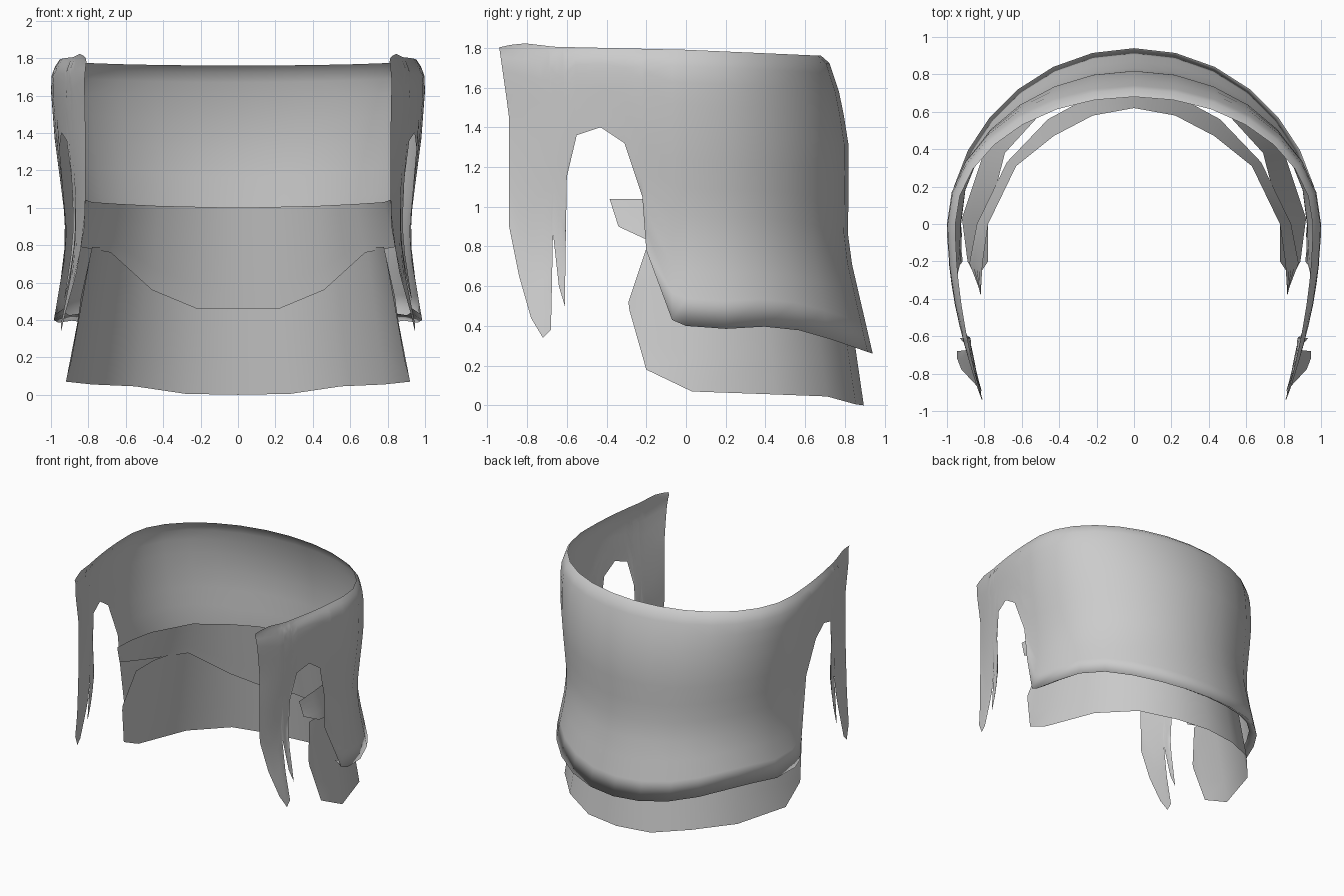
import bpy, bmesh, math
from mathutils import Vector

if "Cube" in bpy.data.objects:
    bpy.data.objects.remove(bpy.data.objects["Cube"])


def interp(keys, v):
    """Piecewise linear lookup in (position, value) pairs."""
    if v <= keys[0][0]:
        return keys[0][1]
    for (p, a), (q, b) in zip(keys, keys[1:]):
        if v <= q:
            return a + (b - a) * (v - p) / (q - p)
    return keys[-1][1]


def sheet(name, columns, keep=lambda c, r: True):
    """Skin columns of points (front to back on +x), mirrored across x."""
    bm = bmesh.new()
    grid = [[bm.verts.new(p) for p in col] for col in columns]
    for c in range(len(grid) - 1):
        for r in range(len(grid[0]) - 1):
            if keep(c, r):
                bm.faces.new((grid[c][r], grid[c + 1][r],
                              grid[c + 1][r + 1], grid[c][r + 1]))
    loose = [v for v in bm.verts if not v.link_faces]
    bmesh.ops.delete(bm, geom=loose, context='VERTS')
    me = bpy.data.meshes.new(name)
    bm.to_mesh(me)
    bm.free()
    for p in me.polygons:
        p.use_smooth = True
    ob = bpy.data.objects.new(name, me)
    bpy.context.collection.objects.link(ob)
    m = ob.modifiers.new("mirror", 'MIRROR')
    m.use_clip = True
    m.merge_threshold = 0.002
    return ob


# Outer shell: half width, half depth and top edge profiles
WIDTH = [(0.26, 1.0), (0.4, 0.985), (0.7, 0.93), (0.9, 0.92), (1.1, 0.945),
         (1.35, 0.98), (1.6, 1.0), (1.7, 0.995), (1.76, 0.955)]
DEPTH = [(0.26, 0.94), (0.8, 0.815), (1.3, 0.82), (1.55, 0.78),
         (1.73, 0.72), (1.76, 0.68)]
TOP = [(-0.9, 1.80), (-0.8, 1.825), (-0.65, 1.805), (0, 1.79), (1, 1.76)]
TAPER = [(0.4, 0.07), (0.9, 0.10), (1.1, 0.13), (1.35, 0.165),
         (1.6, 0.18), (1.72, 0.175), (1.76, 0.14)]

# Lower outline of the side: two locks, arched gap, lower corner
SIDE = [(-0.89, 0.9), (-0.84, 0.65), (-0.78, 0.44), (-0.72, 0.34),
        (-0.68, 0.38), (-0.675, 0.6), (-0.67, 0.87), (-0.64, 0.6),
        (-0.61, 0.5), (-0.605, 0.85), (-0.6, 1.15), (-0.55, 1.36),
        (-0.43, 1.4), (-0.31, 1.32), (-0.22, 1.05), (-0.2, 0.78),
        (-0.07, 0.43), (0, 0.40)]
BACK = [(0, 0.40), (0.09, 0.37), (0.35, 0.40), (0.58, 0.39), (0.8, 0.33), (1, 0.26)]
STEPS = [0, 0.1, 0.2, 0.3, 0.4, 0.5, 0.6, 0.7, 0.8, 0.88, 0.94, 0.975, 1]


def shell_point(s, z, zt, inset=0.0):
    """s < 0 is the y of the side wall, s >= 0 is an angle round the back."""
    ze = z - (zt - 1.76) * max(0, min(1, (z - 1) / 0.76))
    a, b = interp(WIDTH, ze) - inset, interp(DEPTH, ze) - inset
    if s >= 0:
        return Vector((a * math.cos(s), b * math.sin(s), z))
    # the front edge narrows and leans forward at the top
    k = (s / 0.89) ** 2
    lean = 0.05 * k * k * max(0, min(1, (z - 1.45) / 0.35))
    return Vector((a - k * interp(TAPER, ze), s - lean, z))


N = 7
stations = SIDE[:-1] + [(i * math.pi / 2 / N, interp(BACK, math.sin(i * math.pi / 2 / N)))
                        for i in range(N + 1)]
columns = []
for s, zb in stations:
    zt = interp(TOP, s if s < 0 else math.sin(s))
    col = [shell_point(s, zb, zt, 0.06) + Vector((0, 0, 0.04))]   # turned-in lip
    col += [shell_point(s, zb + (zt - zb) * t, zt) for t in STEPS]
    if s > 1.57:
        for p in col:
            p.x = 0
    columns.append(col)
sheet("outer_shell", columns, lambda c, r: r > 0 or stations[c][0] > -0.1)


def band(name, low, high, rows=4):
    """Ruled band between two edges listed from the back to the front."""
    cols = [[Vector(l).lerp(Vector(h), r / rows) for r in range(rows + 1)]
            for l, h in zip(low, high)]
    return sheet(name, cols[::-1])


# Middle inner layer with a small tab at its front end
band("middle_layer",
     [(0, 0.72, 0.46), (0.22, 0.69, 0.46), (0.46, 0.56, 0.56),
      (0.68, 0.33, 0.76), (0.84, 0.0, 0.79), (0.88, -0.21, 0.84), (0.83, -0.34, 0.90)],
     [(0, 0.62, 1.0), (0.22, 0.58, 1.005), (0.43, 0.47, 1.01),
      (0.63, 0.31, 1.02), (0.78, 0.0, 1.03), (0.81, -0.21, 1.04), (0.82, -0.385, 1.04)])

# Lower layer flaring down to the ground
band("lower_layer",
     [(0, 0.895, 0.0), (0.28, 0.855, 0.005), (0.55, 0.71, 0.045),
      (0.78, 0.45, 0.055), (0.92, 0.03, 0.07), (0.89, -0.20, 0.18), (0.845, -0.285, 0.48)],
     [(0, 0.78, 0.79), (0.24, 0.74, 0.79), (0.48, 0.61, 0.79),
      (0.69, 0.38, 0.79), (0.78, 0.03, 0.79), (0.78, -0.20, 0.79), (0.84, -0.29, 0.52)])
